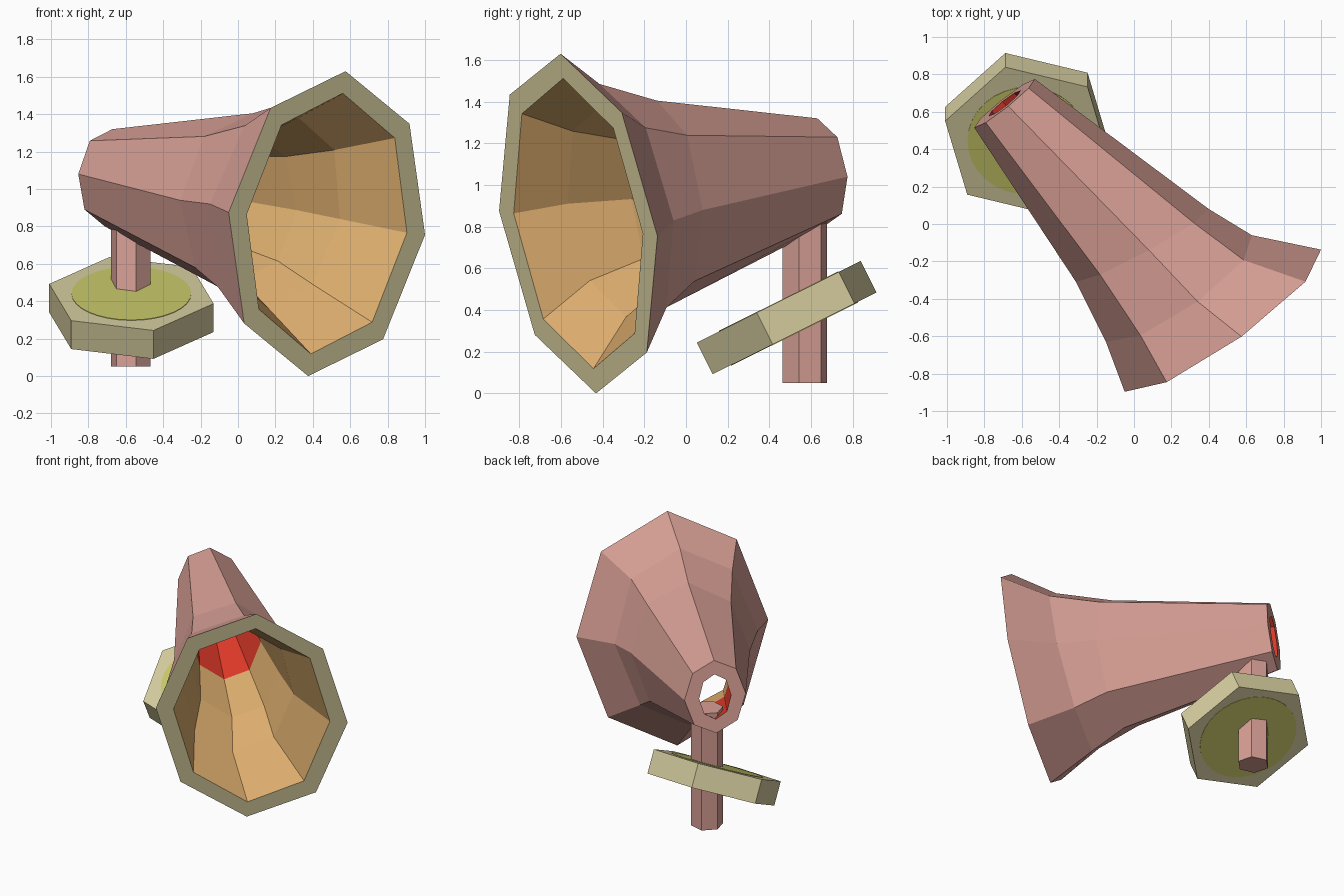
import bpy, bmesh, math
from mathutils import Vector, Matrix

if "Cube" in bpy.data.objects:
    bpy.data.objects.remove(bpy.data.objects["Cube"])


def material(name, rgb):
    def lin(c):
        c /= 255
        return c / 12.92 if c <= 0.04045 else ((c + 0.055) / 1.055) ** 2.4
    m = bpy.data.materials.new(name)
    m.diffuse_color = (*[lin(c) for c in rgb], 1)
    m.use_nodes = True
    m.node_tree.nodes["Principled BSDF"].inputs["Base Color"].default_value = m.diffuse_color
    return m


PINK = material("dusty pink", (216, 160, 150))
TAN = material("pale tan", (213, 204, 158))
ORANGE = material("warm orange", (224, 176, 112))
RED = material("bright red", (225, 58, 40))
GREEN = material("yellow green", (200, 200, 106))


def make_object(name, bm, mats):
    bmesh.ops.recalc_face_normals(bm, faces=bm.faces)
    me = bpy.data.meshes.new(name)
    bm.to_mesh(me)
    bm.free()
    for m in mats:
        me.materials.append(m)
    ob = bpy.data.objects.new(name, me)
    bpy.context.collection.objects.link(ob)
    return ob


def prism(name, sides, radius, depth, matrix, mat):
    """Regular prism along local z, one corner on local +x."""
    bm = bmesh.new()
    # build own ring so that the corner direction is certain
    rings = []
    for z in (-depth / 2, depth / 2):
        rings.append([bm.verts.new((radius * math.cos(2 * math.pi * i / sides),
                                    radius * math.sin(2 * math.pi * i / sides), z))
                      for i in range(sides)])
    for i in range(sides):
        j = (i + 1) % sides
        bm.faces.new((rings[0][i], rings[0][j], rings[1][j], rings[1][i]))
    bm.faces.new(rings[0])
    bm.faces.new(rings[1])
    bm.transform(matrix)
    return make_object(name, bm, [mat])


# Flared horn: eight-sided elliptical rings (centre, tall half-axis, wide half-axis)
REAR = [Vector(v) for v in ((-.692, .645, 1.06), (.02, -.015, .26), (.162, .13, -.02))]
NECK = [Vector(v) for v in ((.045, -.115, .91), (.035, -.025, .495), (.355, .195, -.03))]
FLARE = [Vector(v) for v in ((.24, -.345, .875), (.10, -.07, .61), (.39, .285, -.045))]
RIM = [Vector(v) for v in ((.475, -.517, .815), (.10, -.085, .815), (.525, .38, -.06))]
RED_EDGE = [p.lerp(q, 0.33) for p, q in zip(NECK, REAR)]


def horn_ring(bm, ring, wall=0.0):
    c, a, b = ring
    a = a * (1 - wall / a.length)
    b = b * (1 - wall / b.length)
    return [bm.verts.new(c + a * math.cos(k * math.pi / 4) + b * math.sin(k * math.pi / 4))
            for k in range(8)]


bm = bmesh.new()
loops = [horn_ring(bm, r) for r in (REAR, NECK, FLARE, RIM)]
loops += [horn_ring(bm, r, w) for r, w in
          ((RIM, .12), (FLARE, .105), (NECK, .1), (RED_EDGE, .1), (REAR, .1))]
# colour of each band: outside, rim, inside, throat, rear face
bands = [0, 0, 0, 1, 2, 2, 2, 3, 0]
for n, colour in enumerate(bands):
    p, q = loops[n], loops[(n + 1) % len(loops)]
    for i in range(8):
        j = (i + 1) % 8
        bm.faces.new((p[i], p[j], q[j], q[i])).material_index = colour
make_object("horn", bm, [PINK, TAN, ORANGE, RED])

# Upright six-sided post
turn = Matrix.Rotation(math.radians(-15), 4, 'Z')
prism("post", 6, .11, .87, Matrix.Translation((-.573, .57, .485)) @ turn, PINK)

# Tilted six-sided plate around the post
THICK = .17
tilt = Matrix.Translation((-.57, .445, .44)) @ Matrix.Rotation(math.radians(26.5), 4, 'X')
prism("plate", 6, .455, THICK, tilt @ Matrix.Translation((0, 0, -THICK / 2)) @ turn, TAN)

# Round painted spots on both sides of the plate
prism("top_spot", 32, .32, .006, tilt, GREEN)
prism("bottom_spot", 32, .34, .006, tilt @ Matrix.Translation((0, 0, -THICK)), GREEN)
